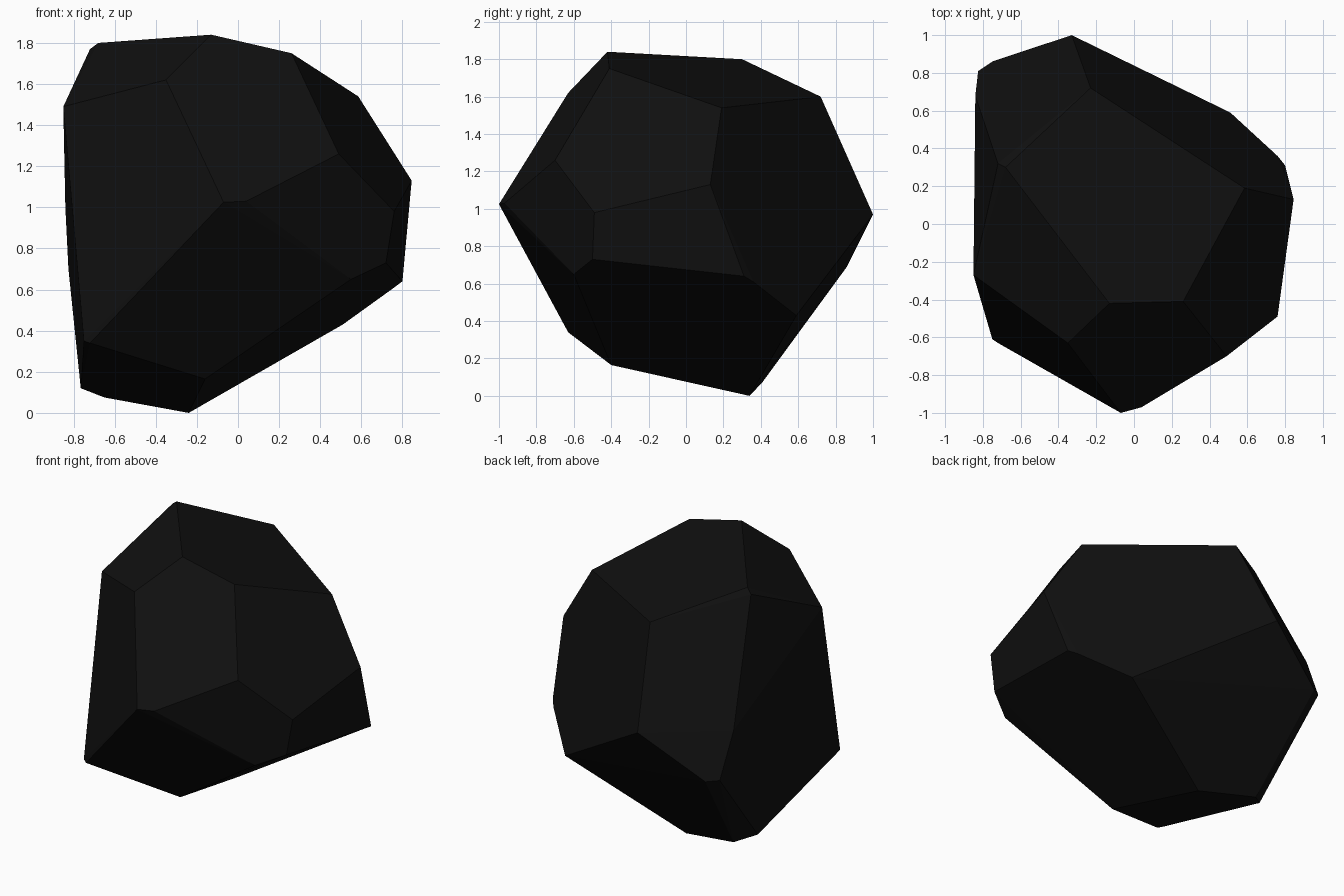
import bpy, bmesh, math

# Corner points of the faceted rock, grouped by region
top = [(-0.13, -0.42, 1.84), (0.26, -0.41, 1.75), (0.585, 0.19, 1.54),
       (-0.23, 0.72, 1.60), (-0.68, 0.30, 1.80), (-0.72, 0.32, 1.77)]
front = [(-0.07, -1.0, 1.025), (0.04, -0.97, 1.03), (-0.35, -0.63, 1.62),
         (-0.72, -0.63, 0.34), (-0.75, -0.61, 0.35)]
right = [(0.49, -0.70, 1.26), (0.76, -0.49, 0.98), (0.845, 0.13, 1.13),
         (0.80, 0.31, 0.64), (0.76, 0.36, 0.61), (0.72, -0.50, 0.73),
         (0.55, -0.60, 0.65)]
back_left = [(-0.33, 1.0, 0.97), (0.51, 0.59, 0.43), (-0.75, 0.86, 0.69),
             (-0.825, 0.81, 0.70), (-0.84, 0.68, 1.0), (-0.85, -0.27, 1.49)]
bottom = [(-0.24, 0.34, 0.0), (-0.65, 0.41, 0.075), (-0.765, 0.31, 0.12),
          (-0.16, -0.40, 0.165)]

# Wrap a convex hull around the corners and merge near-coplanar triangles
bm = bmesh.new()
for co in top + front + right + back_left + bottom:
    bm.verts.new(co)
bmesh.ops.convex_hull(bm, input=bm.verts[:])
bmesh.ops.dissolve_limit(bm, angle_limit=math.radians(3),
                         verts=bm.verts[:], edges=bm.edges[:])
bmesh.ops.recalc_face_normals(bm, faces=bm.faces[:])
mesh = bpy.data.meshes.new("rock")
bm.to_mesh(mesh)
bm.free()
rock = bpy.data.objects.new("rock", mesh)
bpy.context.collection.objects.link(rock)

# Near-black stone
mat = bpy.data.materials.new("black_stone")
mat.diffuse_color = (0.005, 0.005, 0.005, 1)
mesh.materials.append(mat)
